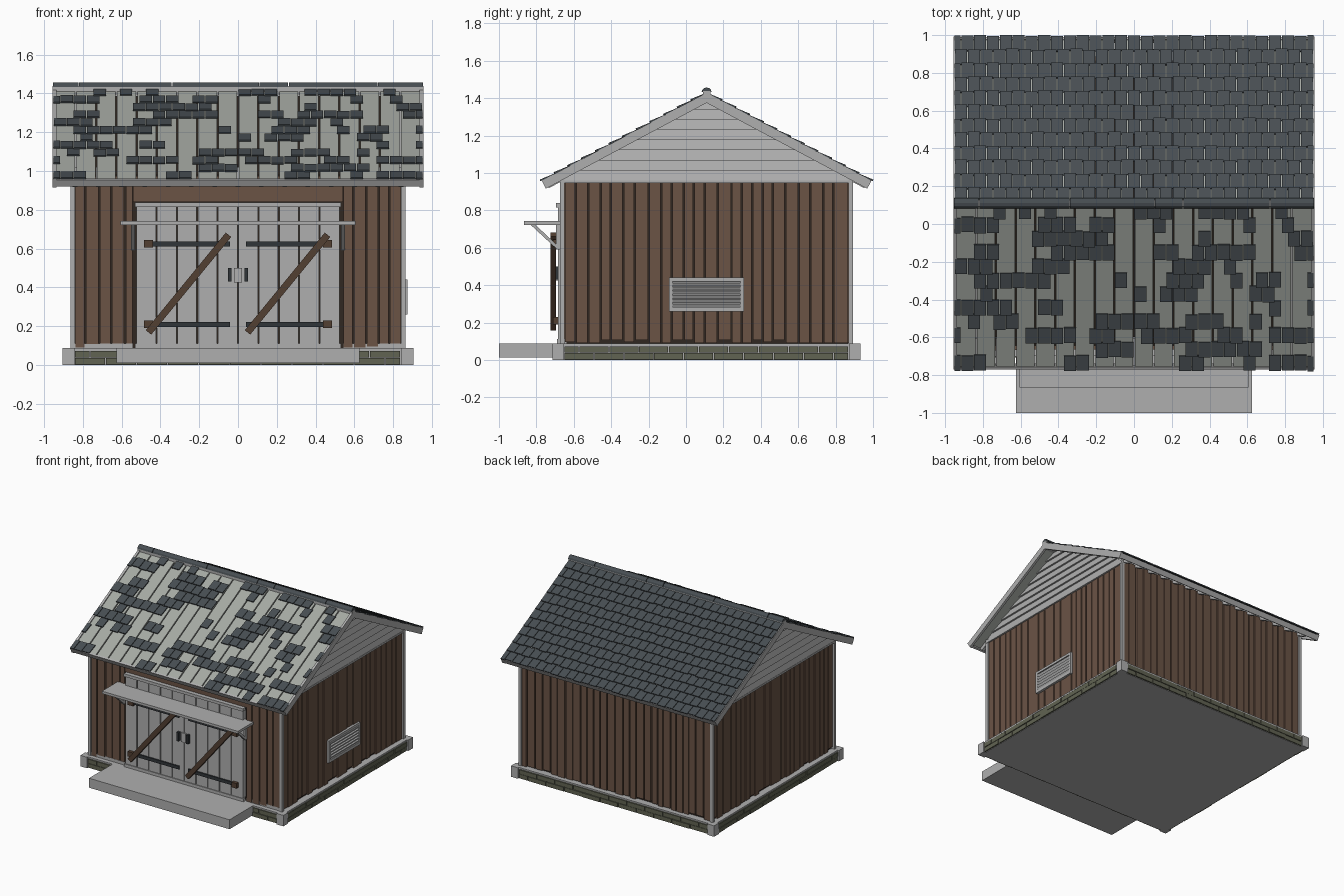
import bpy, bmesh, math, random
from mathutils import Matrix, Vector

random.seed(7)
if "Cube" in bpy.data.objects:
    bpy.data.objects.remove(bpy.data.objects["Cube"], do_unlink=True)


def material(name, r, g, b):
    m = bpy.data.materials.new(name)
    m.use_nodes = True
    m.diffuse_color = (r, g, b, 1)
    m.node_tree.nodes["Principled BSDF"].inputs["Base Color"].default_value = (r, g, b, 1)
    return m


GREY = material("pale grey wood", 0.43, 0.43, 0.43)
DECK = material("weathered roof board", 0.38, 0.40, 0.37)
BROWN = material("brown plank", 0.145, 0.087, 0.06)
BRACE = material("dark timber", 0.085, 0.05, 0.032)
DARK = material("shadow brown", 0.03, 0.02, 0.015)
SLATE = material("slate", 0.064, 0.076, 0.085)
STONE = material("olive stone", 0.12, 0.125, 0.085)
IRON = material("iron", 0.03, 0.035, 0.04)


class Part:
    """Collects boxes and prisms, then becomes one named object."""

    def __init__(self, name, mat):
        self.name, self.mat, self.bm = name, mat, bmesh.new()

    def box(self, x, y, z, m=Matrix()):
        """Box from (low, high) pairs, placed by matrix m."""
        size = Matrix.Diagonal((x[1] - x[0], y[1] - y[0], z[1] - z[0], 1))
        mid = Matrix.Translation(((x[0] + x[1]) / 2, (y[0] + y[1]) / 2, (z[0] + z[1]) / 2))
        bmesh.ops.create_cube(self.bm, size=1, matrix=m @ mid @ size)

    def loft(self, ring_a, ring_b):
        """Solid between two rings with equal point counts."""
        a = [self.bm.verts.new(p) for p in ring_a]
        b = [self.bm.verts.new(p) for p in ring_b]
        self.bm.faces.new(a)
        self.bm.faces.new(b)
        for i in range(len(a)):
            j = (i + 1) % len(a)
            self.bm.faces.new((a[i], a[j], b[j], b[i]))

    def done(self):
        bmesh.ops.recalc_face_normals(self.bm, faces=self.bm.faces[:])
        mesh = bpy.data.meshes.new(self.name)
        self.bm.to_mesh(mesh)
        self.bm.free()
        mesh.materials.append(self.mat)
        obj = bpy.data.objects.new(self.name, mesh)
        bpy.context.collection.objects.link(obj)
        return obj


# Main dimensions
MID, RIDGE, EAVE = 0.11, 1.42, 0.95          # ridge y, ridge z, wall top z
WX, WY = 0.86, 0.78                          # wall half sizes
RX, LEN = 0.955, 0.995                       # roof half width, slope length
SLOPE = math.atan2(0.47, 0.88)
TAN, COS, SIN = math.tan(SLOPE), math.cos(SLOPE), math.sin(SLOPE)

# Foundation with two rows of stones, cap ledge and corner blocks
base = Part("foundation", GREY)
base.box((-0.885, 0.885), (MID - 0.805, MID + 0.805), (0, 0.076))
base.box((-0.892, 0.892), (MID - 0.812, MID + 0.812), (0.076, 0.088))
for sx in (-1, 1):
    for sy in (-1, 1):
        cx, cy = sx * 0.873, MID + sy * 0.793
        base.box((cx - 0.03, cx + 0.03), (cy - 0.03, cy + 0.03), (0, 0.088))
base.done()

stones = Part("foundation_stones", STONE)
for row in range(2):
    z = (0.003 + row * 0.037, 0.036 + row * 0.037)
    for s in (-1, 1):
        for half, along_x in ((0.84, True), (0.76, False)):
            t = -half
            while t < half - 0.02:
                e = min(half, t + (0.08 if row and t == -half else 0.16))
                out = 0.008 + random.random() * 0.006
                if along_x:
                    q = MID + s * 0.805
                    stones.box((t, e - 0.005), (q - out, q + out), z)
                else:
                    stones.box((s * 0.885 - out, s * 0.885 + out), (MID + t, MID + e - 0.005), z)
                t = e
stones.done()

# Front step
step = Part("front_step", GREY)
step.box((-0.625, 0.625), (-1, -0.7), (0.012, 0.088))
step.done()

# Dark inner body seen through the gaps
core = Part("inner_body", DARK)
profile = [(-0.755, 0.08), (0.755, 0.08), (0.755, 0.98), (0, 1.385), (-0.755, 0.98)]
core.loft([(-0.835, MID + y, z) for y, z in profile], [(0.835, MID + y, z) for y, z in profile])
core.done()


def plank_run(part, start, end, place):
    """Uneven vertical planks between start and end."""
    t = start
    while t < end - 0.005:
        e = t + random.uniform(0.05, 0.075)
        if end - e < 0.035:
            e = end
        foot = 0.09 + random.choice((0, 0, 0.006, 0.018))
        place(part, (t + 0.004, e - 0.004), (foot, EAVE), random.uniform(0, 0.005))
        t = e


# Plank walls
front = Part("front_wall", BROWN)
for a, b in ((-0.84, -0.54), (0.54, 0.84)):
    plank_run(front, a, b, lambda p, t, z, d: p.box(t, (MID - WY + d, MID - 0.75), (z[0], 0.975)))
front.box((-0.54, 0.54), (MID - 0.775, MID - 0.75), (0.84, 0.975))
front.done()
back = Part("back_wall", BROWN)
plank_run(back, -0.84, 0.84, lambda p, t, z, d: p.box(t, (MID + 0.75, MID + WY - d), (z[0], 0.975)))
back.done()
for s, name in ((1, "left_wall"), (-1, "right_wall")):
    side = Part(name, BROWN)
    plank_run(side, MID - 0.76, MID + 0.76, lambda p, t, z, d: p.box(
        sorted((s * 0.83, s * (WX - 0.004 - d))), t, z))
    side.done()

# Corner posts, wall sills and top trim
trim = Part("wall_trim", GREY)
for sx in (-1, 1):
    for sy in (-1, 1):
        cx, cy = sx * 0.852, MID + sy * 0.772
        trim.box((cx - 0.012, cx + 0.012), (cy - 0.012, cy + 0.012), (0.08, 0.975))
    trim.box(sorted((sx * 0.83, sx * 0.866)), (MID - WY, MID + WY), (0.945, 0.96))
    trim.box(sorted((sx * 0.54, sx * 0.84)), (MID - 0.777, MID - 0.75), (0.085, 0.112))
trim.done()

# Gables in lapped horizontal boards
for s, name in ((1, "left_gable"), (-1, "right_gable")):
    gable = Part(name, GREY)
    rows, top = 8, RIDGE - 0.025
    for i in range(rows):
        z0 = 0.958 + i * (top - 0.958) / rows
        z1 = 0.958 + (i + 1) * (top - 0.958) / rows
        rings = []
        for z, out in ((z0, 0.864), (z1, 0.85)):
            h = max(0.002, min(WY, (top - z) / TAN))
            rings.append([(s * 0.83, MID - h, z), (s * out, MID - h, z),
                          (s * out, MID + h, z), (s * 0.83, MID + h, z)])
        gable.loft(*rings)
    gable.done()


def slope_frame(s):
    """Axes of one roof slope: x, down the slope, outward."""
    m = Matrix.Identity(4)
    m.col[1] = (0, s * COS, -SIN, 0)
    m.col[2] = (0, s * SIN, COS, 0)
    m.col[3] = (0, MID, RIDGE, 1)
    return m


# Roof slopes: boards, rafters, edge boards and shingles
ROWS, COLS = 12, 28
for s, word in ((-1, "front"), (1, "back")):
    m = slope_frame(s)
    deck = Part(word + "_roof_boards", DECK)
    pitch = 2 * 0.94 / 18
    for i in range(18):
        x = -0.94 + i * pitch
        deck.box((x + 0.004, x + pitch - 0.004), (0, LEN - 0.01), (-0.015, 0), m)
    deck.done()

    frame = Part(word + "_roof_frame", GREY)
    for sx in (-1, 1):
        frame.box(sorted((sx * 0.936, sx * RX)), (0, LEN), (-0.04, 0.008), m)
    frame.box((-RX, RX), (LEN - 0.014, LEN), (-0.036, 0.004), m)
    for i in range(15):
        x = -0.84 + i * 0.12
        frame.box((x - 0.012, x + 0.012), (0.82, LEN - 0.014), (-0.045, -0.015), m)
    frame.done()

    tiles = Part(word + "_shingles", SLATE)
    run, wide = LEN / ROWS, 1.9 / COLS
    for r in range(ROWS):
        on = random.random() < 0.45
        for c in range(COLS + r % 2):
            if random.random() < 0.6:
                on = random.random() < 0.45
            if not (on or s > 0):
                continue
            x0 = -0.95 + (c - 0.5 * (r % 2)) * wide
            x = (max(-0.95, x0 + 0.002), min(0.95, x0 + wide - 0.002))
            u = r * run + random.uniform(-0.004, 0.004)
            tilt = m @ Matrix.Translation((0, max(u, 0), 0.001)) @ Matrix.Rotation(0.1, 4, 'X')
            tiles.box(x, (0, run + 0.004), (0, 0.008), tilt)
    tiles.done()

# Ridge beam with segmented round cap
ridge = Part("ridge_beam", GREY)
ridge.box((-RX, RX), (MID - 0.02, MID + 0.02), (1.385, 1.437))
ridge.done()
cap = Part("ridge_cap", SLATE)
cuts = (-RX, -0.82, -0.34, 0.11, 0.26, 0.72, RX)
for i in range(6):
    arc = [(MID + 0.027 * math.cos(k * math.pi / 6), 1.432 + 0.025 * math.sin(k * math.pi / 6))
           for k in range(7)]
    cap.loft([(cuts[i] + 0.002, y, z) for y, z in arc], [(cuts[i + 1] - 0.002, y, z) for y, z in arc])
cap.done()

# Double door, its surround, and the shelf canopy
doors = Part("door_boards", GREY)
for i in range(10):
    x = -0.525 + i * 0.105
    doors.box((x + 0.003, x + 0.102), (-0.684, -0.64), (0.112, 0.815))
doors.done()
surround = Part("door_surround", GREY)
surround.box((-0.53, 0.53), (-0.695, -0.66), (0.815, 0.838))
surround.box((-0.53, 0.53), (-0.69, -0.66), (0.088, 0.112))
surround.box((-0.02, 0.02), (-0.694, -0.68), (0.425, 0.5))
surround.done()
canopy = Part("door_canopy", GREY)
canopy.box((-0.605, 0.605), (-0.865, -0.66), (0.722, 0.742))
for sx in (-1, 1):
    x = (sx * 0.54 - 0.01, sx * 0.54 + 0.01)
    canopy.box(x, (-0.695, -0.66), (0.59, 0.722))
    strut = [(-0.83, 0.722), (-0.805, 0.722), (-0.69, 0.615), (-0.69, 0.592)]
    canopy.loft([(x[0], y, z) for y, z in strut], [(x[1], y, z) for y, z in strut])
canopy.done()

# Door hardware and timber braces
iron = Part("hinges_and_handles", IRON)
timber = Part("door_braces", BRACE)
for sx in (-1, 1):
    for z in (0.21, 0.625):
        iron.box(sorted((sx * 0.04, sx * 0.46)), (-0.694, -0.68), (z - 0.013, z + 0.013))
        timber.box(sorted((sx * 0.438, sx * 0.484)), (-0.71, -0.68), (z - 0.02, z + 0.02))
    iron.box((sx * 0.043 - 0.009, sx * 0.043 + 0.009), (-0.71, -0.68), (0.43, 0.5))
    turn = Matrix.Translation((sx * 0.255, -0.71, 0.42)) @ Matrix.Rotation(math.atan2(0.41, 0.5), 4, 'Y')
    timber.box((-0.018, 0.018), (-0.014, 0.014), (-0.325, 0.325), turn)
iron.done()
timber.done()

# Louvred vent on the left wall
vent = Part("wall_vent", GREY)
for y, z in (((-0.09, 0.31), (0.26, 0.283)), ((-0.09, 0.31), (0.42, 0.44)),
             ((-0.09, -0.072), (0.26, 0.44)), ((0.292, 0.31), (0.26, 0.44))):
    vent.box((0.84, 0.872), y, z)
for i in range(6):
    tilt = Matrix.Translation((0.861, 0, 0.296 + i * 0.0225)) @ Matrix.Rotation(0.5, 4, 'Y')
    vent.box((-0.008, 0.008), (-0.072, 0.292), (-0.009, 0.009), tilt)
vent.done()
